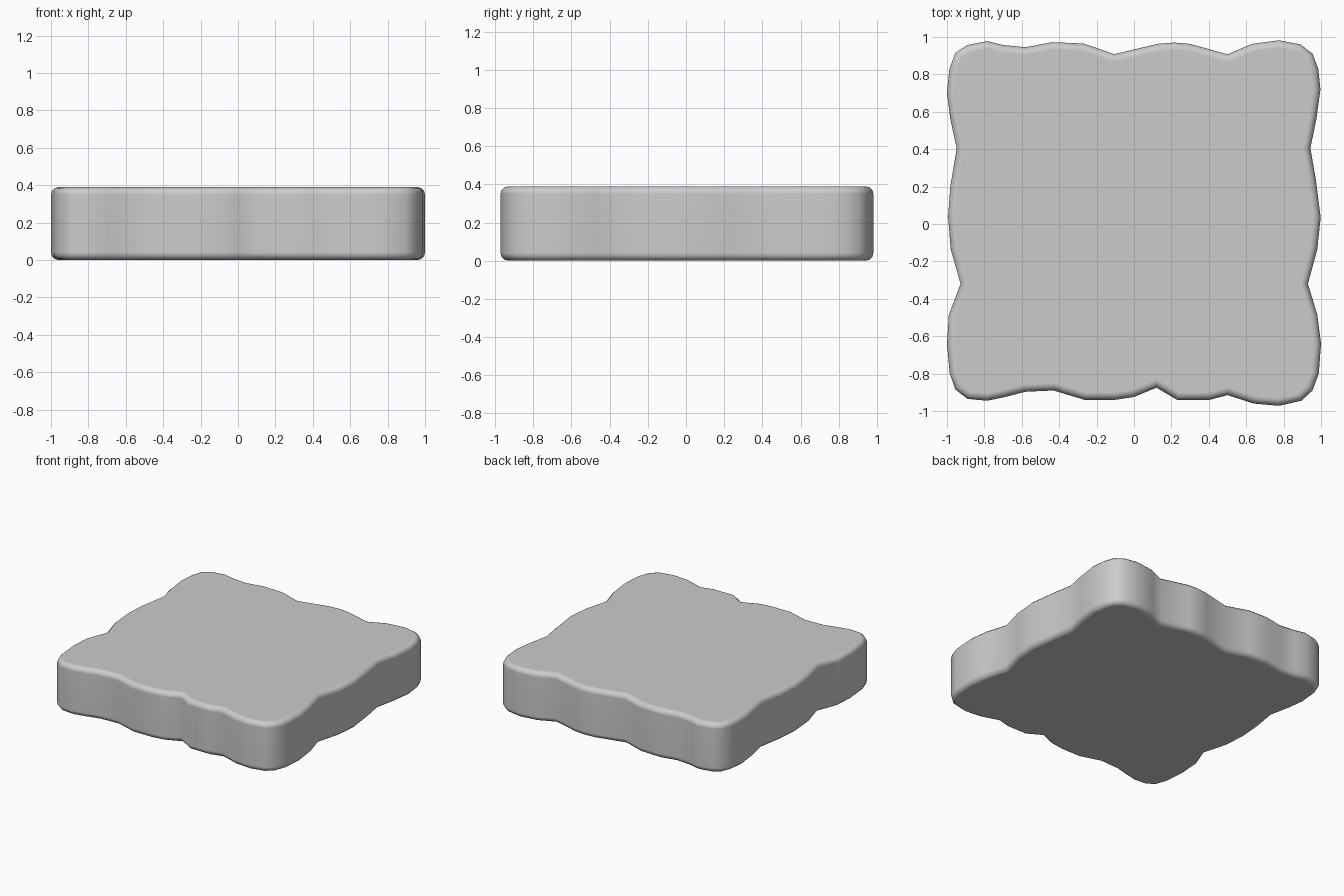
import bpy, bmesh, math

if "Cube" in bpy.data.objects:
    bpy.data.objects.remove(bpy.data.objects["Cube"])

HEIGHT = 0.39

# Worn outline, clockwise from above, one list per edge
back = [(-.955, .915), (-.89, .957), (-.785, .978), (-.70, .957), (-.58, .945), (-.44, .972),
        (-.27, .965), (-.105, .908), (.125, .963), (.215, .97), (.30, .963), (.50, .907),
        (.63, .963), (.775, .982), (.89, .96), (.955, .91)]
right = [(.985, .83), (.997, .72), (.975, .56), (.943, .405), (.972, .24), (.998, .035),
         (.98, -.135), (.93, -.32), (.98, -.485), (1, -.64), (.988, -.80)]
front = [(.955, -.89), (.895, -.945), (.775, -.972), (.64, -.96), (.50, -.915), (.405, -.94),
         (.23, -.94), (.12, -.875), (0, -.925), (-.10, -.94), (-.265, -.94), (-.43, -.89),
         (-.58, -.897), (-.69, -.925), (-.785, -.945), (-.89, -.935), (-.955, -.885)]
left = [(-.985, -.80), (-1, -.64), (-.99, -.485), (-.927, -.32), (-.98, -.135), (-.994, .04),
        (-.982, .2), (-.948, .405), (-.982, .56), (-1, .70), (-.987, .83)]
outline = (back + right + front + left)[::-1]

# Slab: outline raised to a solid block
bm = bmesh.new()
base = bm.faces.new([bm.verts.new((x, y, 0)) for x, y in outline])
top = bmesh.ops.extrude_face_region(bm, geom=[base])
bmesh.ops.translate(bm, vec=(0, 0, HEIGHT),
                    verts=[g for g in top["geom"] if isinstance(g, bmesh.types.BMVert)])
bmesh.ops.recalc_face_normals(bm, faces=bm.faces)

# Rounded top and bottom rims
rims = [e for e in bm.edges if abs(e.verts[0].co.z - e.verts[1].co.z) < 1e-4]
bmesh.ops.bevel(bm, geom=rims, offset=0.04, segments=3, profile=0.5, affect='EDGES')
bmesh.ops.recalc_face_normals(bm, faces=bm.faces)

mesh = bpy.data.meshes.new("stone_slab")
bm.to_mesh(mesh)
bm.free()
slab = bpy.data.objects.new("stone_slab", mesh)
bpy.context.collection.objects.link(slab)
bpy.context.view_layer.objects.active = slab
slab.select_set(True)
bpy.ops.object.shade_smooth_by_angle(angle=math.radians(60))

# Keep the large faces looking flat
normals = slab.modifiers.new("flat_faces", 'WEIGHTED_NORMAL')
normals.keep_sharp = True
